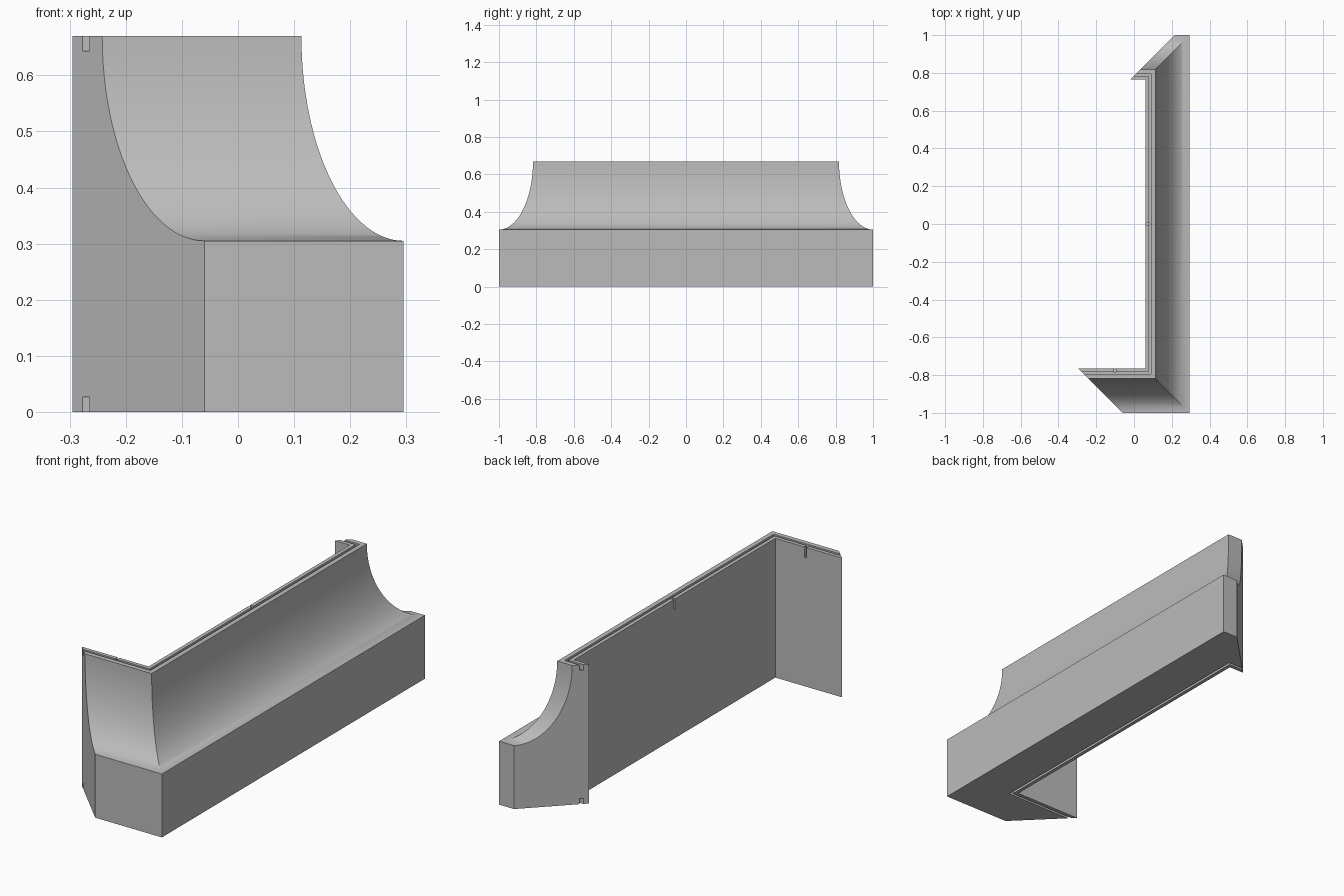
import bpy, bmesh
from math import sin, cos, pi, radians

cube = bpy.data.objects.get("Cube")
if cube:
    bpy.data.objects.remove(cube, do_unlink=True)

HEIGHT, LEDGE, DEPTH, LIP = 0.67, 0.305, 0.235, 0.053
INNER_X, INNER_Y = 0.06, 0.765
GROOVE_IN, GROOVE_OUT, GROOVE_DEEP = 0.018, 0.03, 0.027

grey = bpy.data.materials.new("plain grey")
grey.use_nodes = True
grey.diffuse_color = (0.5, 0.5, 0.5, 1)
grey.node_tree.nodes["Principled BSDF"].inputs["Base Color"].default_value = grey.diffuse_color


def make_object(name, bm):
    bmesh.ops.recalc_face_normals(bm, faces=bm.faces[:])
    mesh = bpy.data.meshes.new(name)
    bm.to_mesh(mesh)
    bm.free()
    mesh.materials.append(grey)
    obj = bpy.data.objects.new(name, mesh)
    bpy.context.collection.objects.link(obj)
    return obj


def groove(z, direction):
    """Square slot across an edge at height z, in the order inner to outer."""
    bottom = z + direction * GROOVE_DEEP
    return [(GROOVE_IN, z), (GROOVE_IN, bottom), (GROOVE_OUT, bottom), (GROOVE_OUT, z)]


# Moulding cross-section: (distance out from the inner face, height)
STEPS = 32
cove = [(DEPTH - (DEPTH - LIP) * cos(a), HEIGHT - (HEIGHT - LEDGE) * sin(a))
        for a in (i * pi / 2 / STEPS for i in range(STEPS + 1))]
profile = ([(0, HEIGHT)] + groove(HEIGHT, -1) + cove
           + [(DEPTH, 0)] + groove(0, 1)[::-1] + [(0, 0)])

# Mitred path: inner corner position and the outward side in y
path = [(-0.295, -1), (INNER_X, -1), (INNER_X, 1), (-0.02, 1)]
bm = bmesh.new()
rings = [[bm.verts.new((x + d, side * (INNER_Y + d), z)) for d, z in profile]
         for x, side in path]
for a, b in zip(rings, rings[1:]):
    for i in range(len(profile)):
        j = (i + 1) % len(profile)
        bm.faces.new((a[i], a[j], b[j], b[i]))
bm.faces.new(rings[0])
bm.faces.new(rings[-1])
moulding = make_object("cove_moulding", bm)


# Small notches from the inner face into the top groove
def cut_notch(x, y, size_x, size_y):
    bm = bmesh.new()
    bmesh.ops.create_cube(bm, size=1)
    bmesh.ops.scale(bm, vec=(size_x, size_y, 0.1), verts=bm.verts)
    bmesh.ops.translate(bm, vec=(x, y, HEIGHT), verts=bm.verts)
    cutter = make_object("notch_cutter", bm)
    cutter.hide_render = True
    mod = moulding.modifiers.new("notch", 'BOOLEAN')
    mod.operation = 'DIFFERENCE'
    mod.solver = 'EXACT'
    mod.object = cutter
    bpy.ops.object.modifier_apply(modifier=mod.name)
    bpy.data.objects.remove(cutter, do_unlink=True)


bpy.context.view_layer.objects.active = moulding
moulding.select_set(True)
cut_notch(INNER_X + 0.006, 0, 0.026, 0.012)
cut_notch(-0.10, -INNER_Y - 0.006, 0.012, 0.026)

bpy.ops.object.shade_smooth_by_angle(angle=radians(30))
